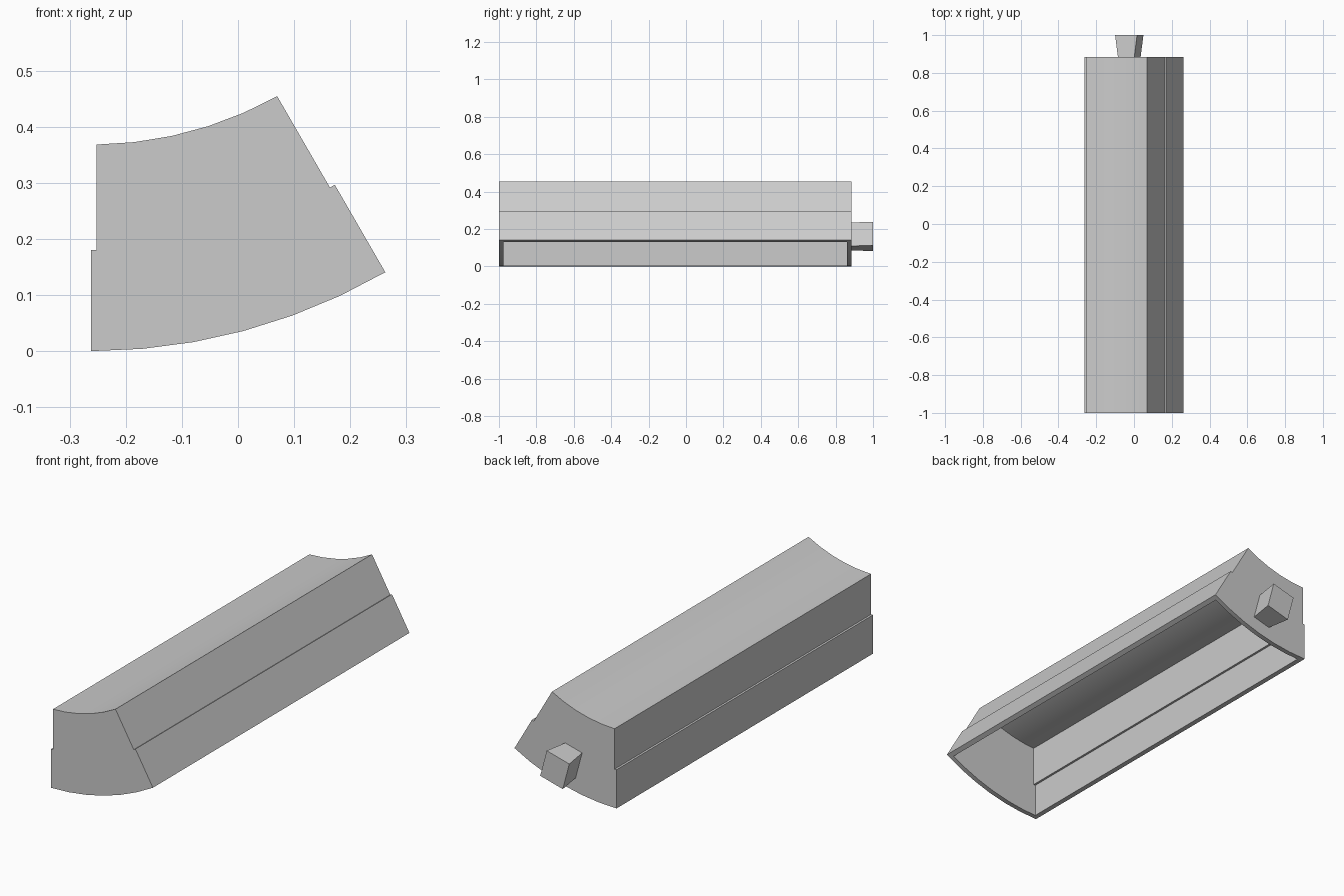
import bpy, bmesh, math

# Remove the default cube
if "Cube" in bpy.data.objects:
    bpy.data.objects.remove(bpy.data.objects["Cube"], do_unlink=True)

# Plain grey material
grey = bpy.data.materials.new("plain grey")
grey.use_nodes = True
GREY = (0.6, 0.6, 0.6, 1)
grey.diffuse_color = GREY
grey.node_tree.nodes["Principled BSDF"].inputs["Base Color"].default_value = GREY

# Ring sector measures
CX, CZ = -0.262, 1.049
R_OUT, R_STEP, R_IN = 1.049, 0.869, 0.681
SWEEP = math.radians(30)
STEP, WALL = 0.01, 0.023
Y_FRONT, Y_BACK, Y_END = -1.0, 0.885, 1.0


def polar(angle, r):
    return CX + r * math.sin(angle), CZ - r * math.cos(angle)


def arc(r, inset, count):
    """Points along an arc, ending a fixed distance inside both radial sides."""
    a = math.asin(inset / r)
    return [polar(a + (SWEEP - 2 * a) * i / count, r) for i in range(count + 1)]


def sector(r_out, wall):
    """Sector outline with a stepped wall on each side, moved inwards by wall."""
    narrow = wall + STEP
    step = R_STEP + wall
    right_low, right_high = arc(step, wall, 1)[1], arc(step, narrow, 1)[1]
    left_low, left_high = arc(step, wall, 1)[0], arc(step, narrow, 1)[0]
    top = arc(R_IN + wall, narrow, 5)[::-1]
    return arc(r_out, wall, 6) + [right_low, right_high] + top + [left_high, left_low]


def loft(name, start, end, y0, y1):
    """Solid between two matching outlines lying in the planes y0 and y1."""
    bm = bmesh.new()
    a = [bm.verts.new((x, y0, z)) for x, z in start]
    b = [bm.verts.new((x, y1, z)) for x, z in end]
    bm.faces.new(a)
    bm.faces.new(b[::-1])
    for i in range(len(a)):
        j = (i + 1) % len(a)
        bm.faces.new((a[i], b[i], b[j], a[j]))
    bmesh.ops.recalc_face_normals(bm, faces=bm.faces)
    mesh = bpy.data.meshes.new(name)
    bm.to_mesh(mesh)
    bm.free()
    mesh.materials.append(grey)
    obj = bpy.data.objects.new(name, mesh)
    bpy.context.collection.objects.link(obj)
    return obj


# Stepped housing, hollowed from below
outline = sector(R_OUT, 0)
housing = loft("housing", outline, outline, Y_FRONT, Y_BACK)
hollow = sector(R_OUT + 0.15, WALL)
cutter = loft("cavity_cutter", hollow, hollow, Y_FRONT + WALL, Y_BACK - WALL)
cutter.hide_render = True

bpy.ops.object.select_all(action="DESELECT")
bpy.context.view_layer.objects.active = housing
housing.select_set(True)
cut = housing.modifiers.new("cavity", "BOOLEAN")
cut.operation = "DIFFERENCE"
cut.solver = "EXACT"
cut.object = cutter
bpy.ops.object.modifier_apply(modifier=cut.name)
bpy.data.objects.remove(cutter, do_unlink=True)
bpy.ops.object.shade_smooth_by_angle(angle=math.radians(20))


# Flared locking peg on the back, tilted to the middle of the sector
def tilted_rectangle(half_w, half_h):
    c, s = math.cos(SWEEP / 2), math.sin(SWEEP / 2)
    corners = ((-half_w, -half_h), (half_w, -half_h), (half_w, half_h), (-half_w, half_h))
    return [(-0.025 + u * c - v * s, 0.16 + u * s + v * c) for u, v in corners]


loft("locking_peg", tilted_rectangle(0.045, 0.065), tilted_rectangle(0.06, 0.065),
     Y_BACK, Y_END)
